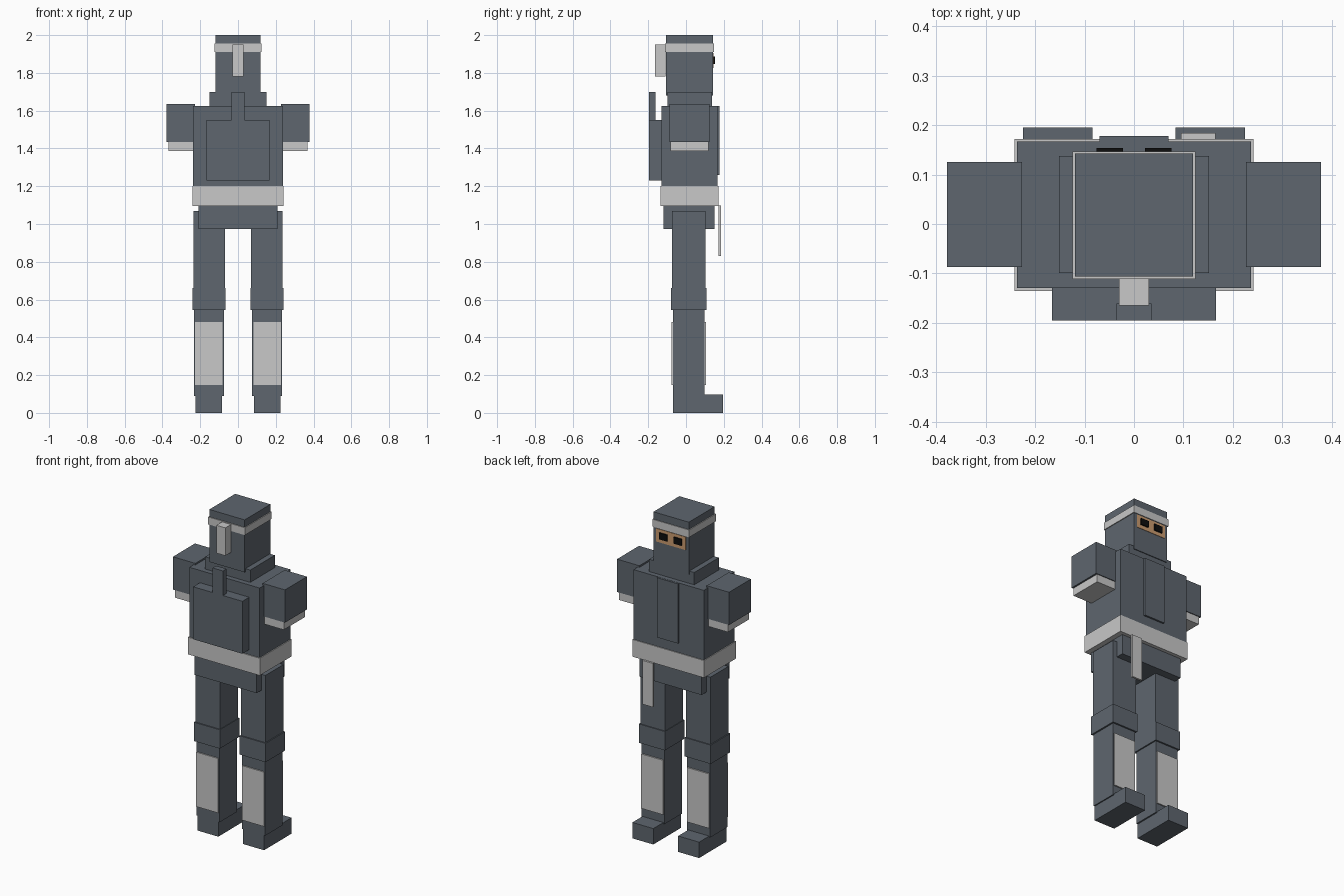
import bpy, bmesh


def material(name, color):
    m = bpy.data.materials.new(name)
    m.diffuse_color = (*color, 1.0)
    return m


SLATE = material("dark slate cloth", (0.112, 0.133, 0.158))
PALE = material("light grey wrap", (0.58, 0.58, 0.58))
SKIN = material("skin", (0.60, 0.33, 0.16))
BLACK = material("black", (0.004, 0.004, 0.004))


def box(name, x, y, z, mat):
    """Box from (min, max) ranges on each axis."""
    bm = bmesh.new()
    bmesh.ops.create_cube(bm, size=1.0)
    for v in bm.verts:
        v.co = [r[0] if c < 0 else r[1] for c, r in zip(v.co, (x, y, z))]
    me = bpy.data.meshes.new(name)
    bm.to_mesh(me)
    bm.free()
    me.materials.append(mat)
    ob = bpy.data.objects.new(name, me)
    bpy.context.collection.objects.link(ob)
    return ob


def centred(name, half, y, z, mat):
    return box(name, (-half, half), y, z, mat)


def pair(name, x, y, z, mat):
    box("left_" + name, x, y, z, mat)
    box("right_" + name, (-x[1], -x[0]), y, z, mat)


# Head, headband and its knot tail
centred("head", 0.119, (-0.106, 0.143), (1.68, 2.0), SLATE)
centred("headband", 0.124, (-0.111, 0.147), (1.91, 1.955), PALE)
centred("headband_tail", 0.03, (-0.165, -0.108), (1.78, 1.95), PALE)

# Face opening and eyes, on the +y side
centred("face_opening", 0.10, (0.140, 0.1455), (1.825, 1.905), SKIN)
pair("eye", (0.022, 0.076), (0.1455, 0.154), (1.848, 1.887), BLACK)

# Torso, collar, chest panel
centred("collar", 0.152, (-0.099, 0.138), (1.60, 1.70), SLATE)
centred("torso", 0.237, (-0.130, 0.167), (1.10, 1.625), SLATE)
centred("chest_panel", 0.07, (0.160, 0.178), (1.26, 1.624), SLATE)

# Backpack with upright grip
centred("backpack", 0.166, (-0.195, -0.125), (1.23, 1.55), SLATE)
centred("backpack_grip", 0.035, (-0.195, -0.161), (1.54, 1.70), SLATE)

# Belt, hanging sash and hips
centred("belt", 0.242, (-0.136, 0.172), (1.095, 1.20), PALE)
box("sash", (0.095, 0.165), (0.172, 0.184), (0.83, 1.097), PALE)
centred("hips", 0.21, (-0.120, 0.150), (0.973, 1.10), SLATE)

# Arms
pair("sleeve", (0.227, 0.378), (-0.087, 0.125), (1.435, 1.635), SLATE)
pair("hand_wrap", (0.234, 0.367), (-0.083, 0.120), (1.387, 1.436), PALE)

# Legs
pair("thigh", (0.070, 0.236), (-0.073, 0.102), (0.60, 1.07), SLATE)
pair("knee", (0.067, 0.242), (-0.080, 0.108), (0.545, 0.66), SLATE)
pair("shin", (0.075, 0.232), (-0.070, 0.098), (0.09, 0.56), SLATE)
pair("shin_wrap_back", (0.081, 0.228), (-0.077, -0.069), (0.148, 0.48), PALE)
pair("shin_wrap_front", (0.081, 0.228), (0.097, 0.106), (0.148, 0.48), PALE)
pair("foot", (0.084, 0.225), (-0.070, 0.195), (0.0, 0.097), SLATE)
